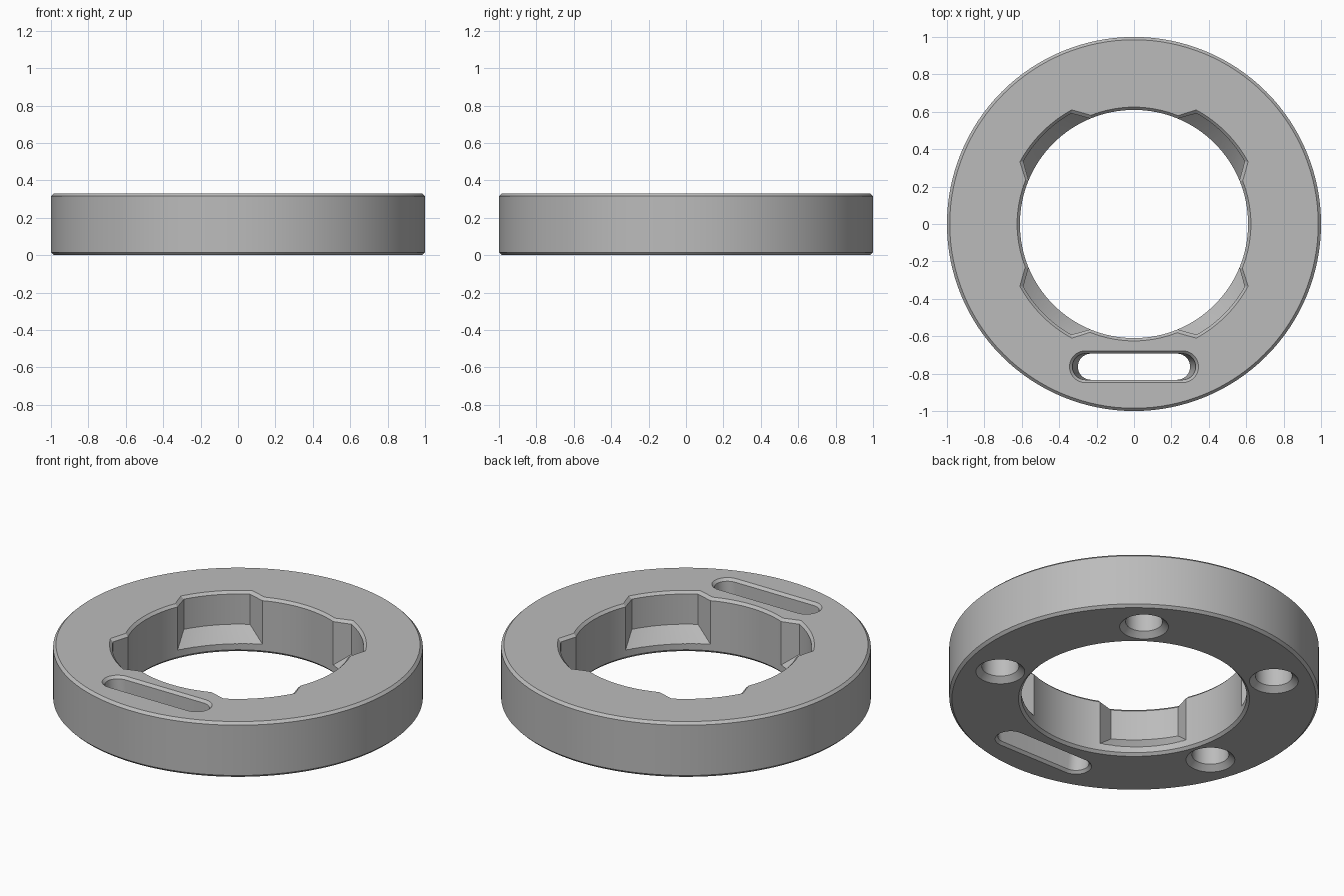
import bpy, bmesh
from math import sin, cos, pi, radians

if "Cube" in bpy.data.objects:
    bpy.data.objects.remove(bpy.data.objects["Cube"])

HEIGHT, BEVEL = 0.33, 0.015
OUTER, BORE = 1.0, 0.61

grey = bpy.data.materials.new("plain grey")
grey.use_nodes = True
colour = (0.5, 0.5, 0.5, 1)
grey.diffuse_color = colour
grey.node_tree.nodes["Principled BSDF"].inputs["Base Color"].default_value = colour


def loft(name, rings, closed=False):
    """Skin equal loops of points; cap both ends, or close into a torus."""
    bm = bmesh.new()
    loops = [[bm.verts.new(p) for p in ring] for ring in rings]
    m = len(loops[0])
    pairs = list(zip(loops, loops[1:]))
    if closed:
        pairs.append((loops[-1], loops[0]))
    for a, b in pairs:
        for i in range(m):
            j = (i + 1) % m
            bm.faces.new((a[i], a[j], b[j], b[i]))
    if not closed:
        for cap in (loops[0], loops[-1]):
            for i in range(m // 2 - 1):
                bm.faces.new((cap[i], cap[i + 1], cap[m - 2 - i], cap[m - 1 - i]))
    bmesh.ops.recalc_face_normals(bm, faces=bm.faces)
    mesh = bpy.data.meshes.new(name)
    bm.to_mesh(mesh)
    bm.free()
    mesh.materials.append(grey)
    obj = bpy.data.objects.new(name, mesh)
    bpy.context.collection.objects.link(obj)
    return obj


def circle(r, z, n, cx=0, cy=0):
    return [(cx + r * cos(2 * pi * i / n), cy + r * sin(2 * pi * i / n), z) for i in range(n)]


def stadium(half_length, r, z, cy):
    """Loop with two straight sides and round ends."""
    points = []
    for side, start in ((1, -90), (-1, 90)):
        for i in range(17):
            a = radians(start + 180 * i / 16)
            points.append((side * (half_length - r) + r * cos(a), cy + r * sin(a), z))
    return points


def pocket_loop(angle, z, grow=0.0, sloped=False):
    """Flared bay outline reaching outwards from the bore."""
    points, n = [], 16
    for r, half, floor, way in ((0.68 + grow, 15.5, 0.135, 1),
                                (0.56 + 0.8 * grow, 29.5, -0.01, -1)):
        half += 60 * grow
        for i in range(n + 1):
            a = radians(angle + way * half * (2 * i / n - 1))
            points.append((r * cos(a), r * sin(a), floor if sloped else z))
    return points


# Bevelled ring body
low, high = BEVEL, HEIGHT - BEVEL
section = [(OUTER - BEVEL, 0), (OUTER, low), (OUTER, high), (OUTER - BEVEL, HEIGHT),
           (BORE + BEVEL, HEIGHT), (BORE, high), (BORE, low), (BORE + BEVEL, 0)]
body = loft("ring_body", [circle(r, z, 128) for r, z in section], closed=True)

cutters = []

# Four bays around the bore, with sloped floors and bevelled rims
for angle in (45, 135, 225, 315):
    cutters.append(loft("bay_cutter", [
        pocket_loop(angle, 0, sloped=True), pocket_loop(angle, high),
        pocket_loop(angle, HEIGHT + BEVEL, 2 * BEVEL)]))

# Strap slot through the front, narrowing downwards at its ends
levels = [(0.33, 0.1, -BEVEL), (0.3, 0.07, low), (0.33, 0.07, high), (0.36, 0.1, HEIGHT + BEVEL)]
cutters.append(loft("slot_cutter", [stadium(l, r, z, -0.763) for l, r, z in levels]))

# Four countersunk blind holes in the underside
for angle in (-18, 54, 126, 198):
    x, y = 0.78 * cos(radians(angle)), 0.78 * sin(radians(angle))
    levels = [(0.143, -0.01), (0.1, 0.03), (0.1, 0.2)]
    cutters.append(loft("hole_cutter", [circle(r, z, 48, x, y) for r, z in levels]))

# Cut everything out of the body
bpy.context.view_layer.objects.active = body
for cutter in cutters:
    cutter.hide_render = True
    mod = body.modifiers.new("cut", 'BOOLEAN')
    mod.operation, mod.solver, mod.object = 'DIFFERENCE', 'EXACT', cutter
    bpy.ops.object.modifier_apply(modifier=mod.name)
    bpy.data.objects.remove(cutter)

bpy.ops.object.select_all(action='DESELECT')
body.select_set(True)
bpy.ops.object.shade_smooth_by_angle(angle=radians(25))
